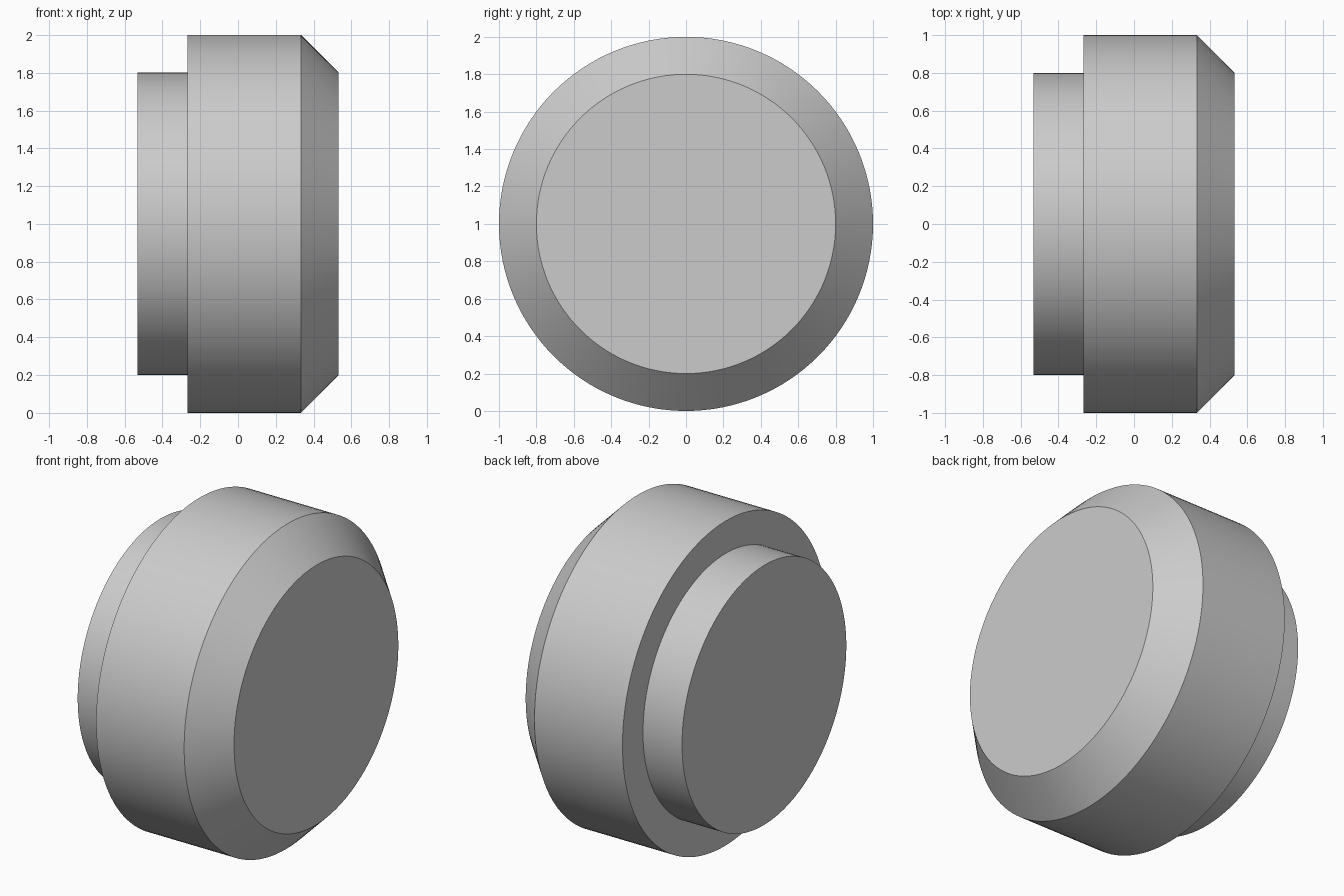
import bpy, bmesh, math
from mathutils import Matrix, Vector

if "Cube" in bpy.data.objects:
    bpy.data.objects.remove(bpy.data.objects["Cube"], do_unlink=True)

SEGMENTS = 128

grey = bpy.data.materials.new("light_grey")
grey.use_nodes = True
colour = (0.6, 0.6, 0.6, 1)
grey.diffuse_color = colour
grey.node_tree.nodes["Principled BSDF"].inputs["Base Color"].default_value = colour


def turned_part(name, profile):
    """Solid of revolution about the x axis from (x, radius) points, ends capped."""
    bm = bmesh.new()
    rings = []
    for x, radius in profile:
        rings.append([bm.verts.new((x, radius * math.cos(a), radius * math.sin(a)))
                      for a in (2 * math.pi * i / SEGMENTS for i in range(SEGMENTS))])
    for r, s in zip(rings, rings[1:]):
        for i in range(SEGMENTS):
            j = (i + 1) % SEGMENTS
            bm.faces.new((r[i], r[j], s[j], s[i]))
    bm.faces.new(rings[0])
    bm.faces.new(rings[-1])
    bmesh.ops.recalc_face_normals(bm, faces=bm.faces)
    mesh = bpy.data.meshes.new(name)
    bm.to_mesh(mesh)
    bm.free()
    mesh.materials.append(grey)
    obj = bpy.data.objects.new(name, mesh)
    obj.location.z = 1
    bpy.context.collection.objects.link(obj)
    bpy.ops.object.select_all(action='DESELECT')
    obj.select_set(True)
    bpy.context.view_layer.objects.active = obj
    bpy.ops.object.shade_smooth_by_angle(angle=math.radians(30))
    return obj


# Narrow neck, shoulder, wide body and chamfered face in one closed profile
turned_part("stepped_knob", [(-0.533, 0.8), (-0.267, 0.8), (-0.267, 1.0),
                             (0.333, 1.0), (0.533, 0.8)])
